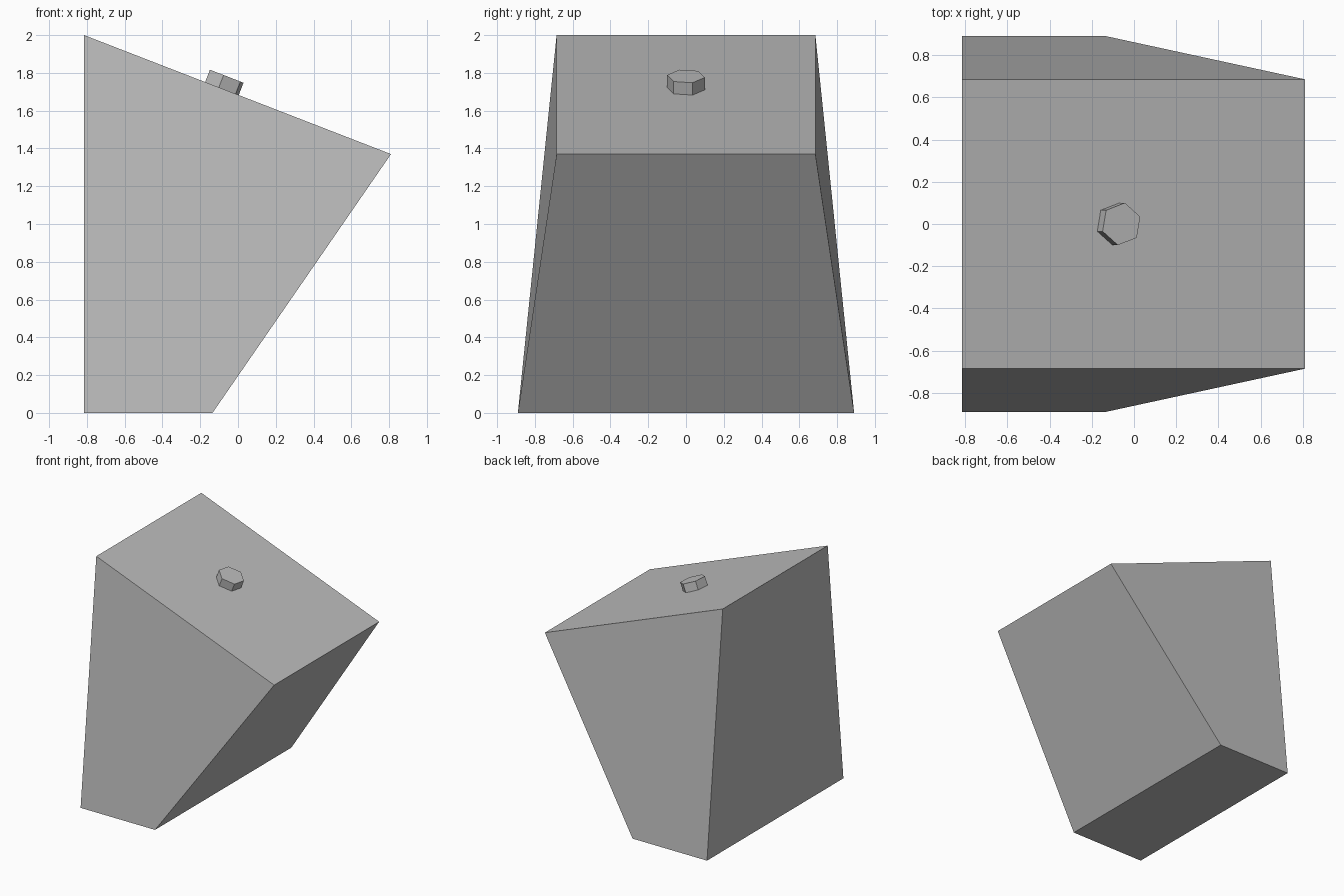
import bpy, bmesh, math
from mathutils import Matrix, Vector

if "Cube" in bpy.data.objects:
    bpy.data.objects.remove(bpy.data.objects["Cube"])

grey = bpy.data.materials.new("plain_grey")
grey.diffuse_color = (0.5, 0.5, 0.5, 1.0)
grey.use_nodes = True
grey.node_tree.nodes["Principled BSDF"].inputs["Base Color"].default_value = grey.diffuse_color


def add_object(name, bm):
    bmesh.ops.recalc_face_normals(bm, faces=bm.faces[:])
    mesh = bpy.data.meshes.new(name)
    bm.to_mesh(mesh)
    bm.free()
    mesh.materials.append(grey)
    obj = bpy.data.objects.new(name, mesh)
    bpy.context.collection.objects.link(obj)
    return obj


# Wedge body: side profile (x, z, half width) bridged from front to back
profile = [(-0.815, 0.0, 0.89), (-0.135, 0.0, 0.89),
           (0.81, 1.37, 0.685), (-0.815, 2.0, 0.685)]
bm = bmesh.new()
front = [bm.verts.new((x, -w, z)) for x, z, w in profile]
back = [bm.verts.new((x, w, z)) for x, z, w in profile]
bm.faces.new(front)
bm.faces.new(back[::-1])
for i in range(4):
    j = (i + 1) % 4
    bm.faces.new((front[i], back[i], back[j], front[j]))
add_object("wedge_body", bm)

# Hexagonal stud standing on the sloped top
slope = math.atan2(2.0 - 1.37, 0.81 + 0.815)
height = 0.07
bm = bmesh.new()
bmesh.ops.create_cone(bm, cap_ends=True, segments=6, radius1=0.1015,
                      radius2=0.1015, depth=height)
# Bring one corner onto the local x axis before the twist
corner = max(bm.verts, key=lambda v: v.co.x + 0.01 * v.co.y).co
start = math.atan2(corner.y, corner.x)
place = (Matrix.Translation((-0.085, 0, 1.717))
         @ Matrix.Rotation(slope, 4, 'Y')
         @ Matrix.Translation((0, 0, height / 2))
         @ Matrix.Rotation(math.radians(20) - start, 4, 'Z'))
bmesh.ops.transform(bm, matrix=place, verts=bm.verts[:])
add_object("hex_stud", bm)
